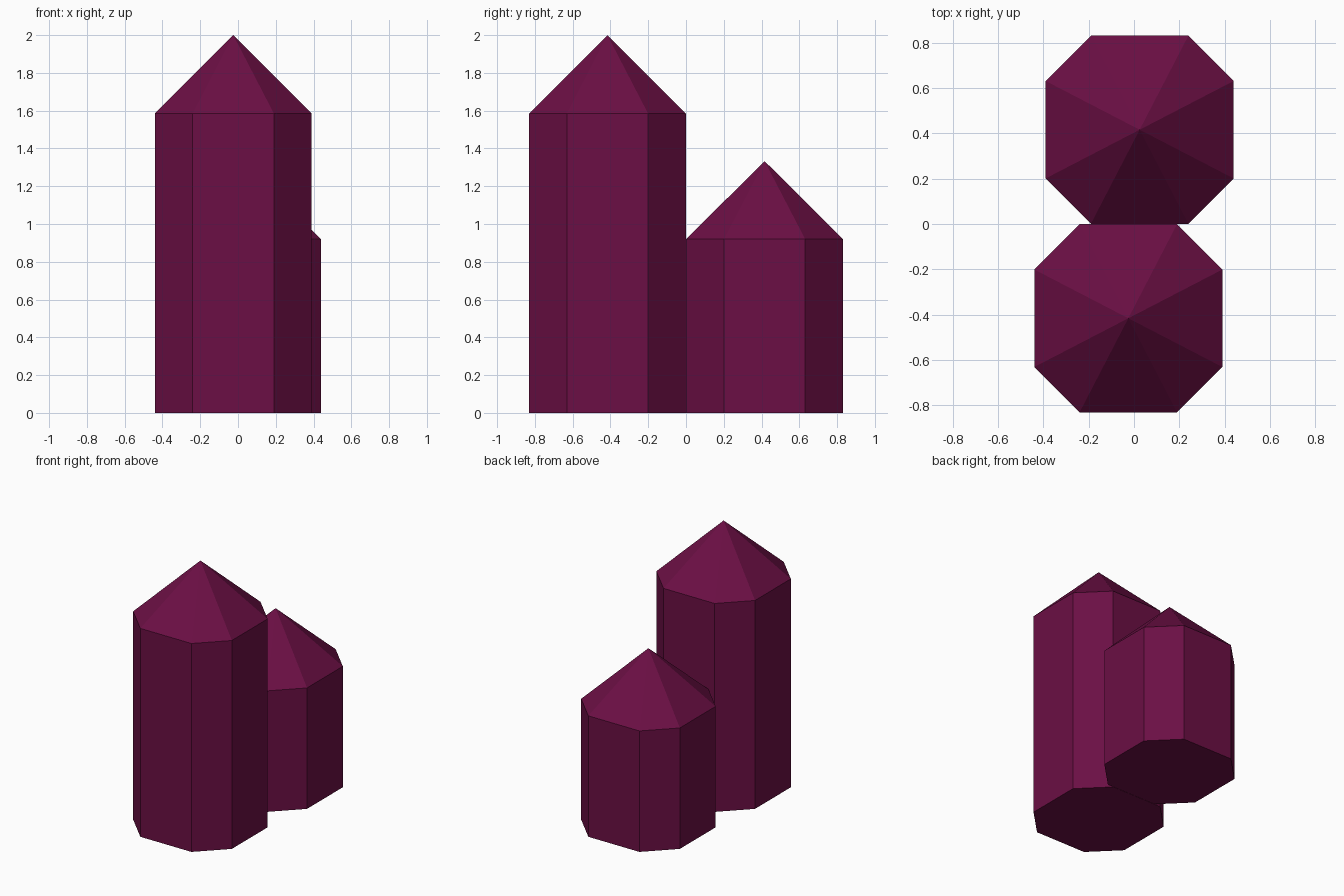
import bpy
import bmesh

if "Cube" in bpy.data.objects:
    bpy.data.objects.remove(bpy.data.objects["Cube"], do_unlink=True)

# Single deep plum colour
COLOUR = (0.147, 0.0048, 0.058, 1.0)
plum = bpy.data.materials.new("deep_plum")
plum.use_nodes = True
plum.diffuse_color = COLOUR
bsdf = next(n for n in plum.node_tree.nodes if n.type == 'BSDF_PRINCIPLED')
bsdf.inputs["Base Color"].default_value = COLOUR

HALF = 0.415    # half width of a column
FLAT = 0.215    # half length of its four straight sides
OUTLINE = [(-FLAT, -HALF), (FLAT, -HALF), (HALF, -FLAT), (HALF, FLAT),
           (FLAT, HALF), (-FLAT, HALF), (-HALF, FLAT), (-HALF, -FLAT)]


def crystal(name, x, y, shoulder, tip):
    """Eight-sided column closed by a pyramid point."""
    bm = bmesh.new()
    base = [bm.verts.new((px, py, 0)) for px, py in OUTLINE]
    rim = [bm.verts.new((px, py, shoulder)) for px, py in OUTLINE]
    apex = bm.verts.new((0, 0, tip))
    bm.faces.new(base[::-1])
    for i in range(8):
        j = (i + 1) % 8
        bm.faces.new((base[i], base[j], rim[j], rim[i]))
        bm.faces.new((rim[i], rim[j], apex))
    mesh = bpy.data.meshes.new(name)
    bm.to_mesh(mesh)
    bm.free()
    mesh.materials.append(plum)
    obj = bpy.data.objects.new(name, mesh)
    obj.location = (x, y, 0)
    bpy.context.collection.objects.link(obj)
    return obj


# Tall column in front, short column behind
crystal("tall_crystal", -0.025, -0.416, 1.585, 2.0)
crystal("short_crystal", 0.025, 0.416, 0.92, 1.333)
